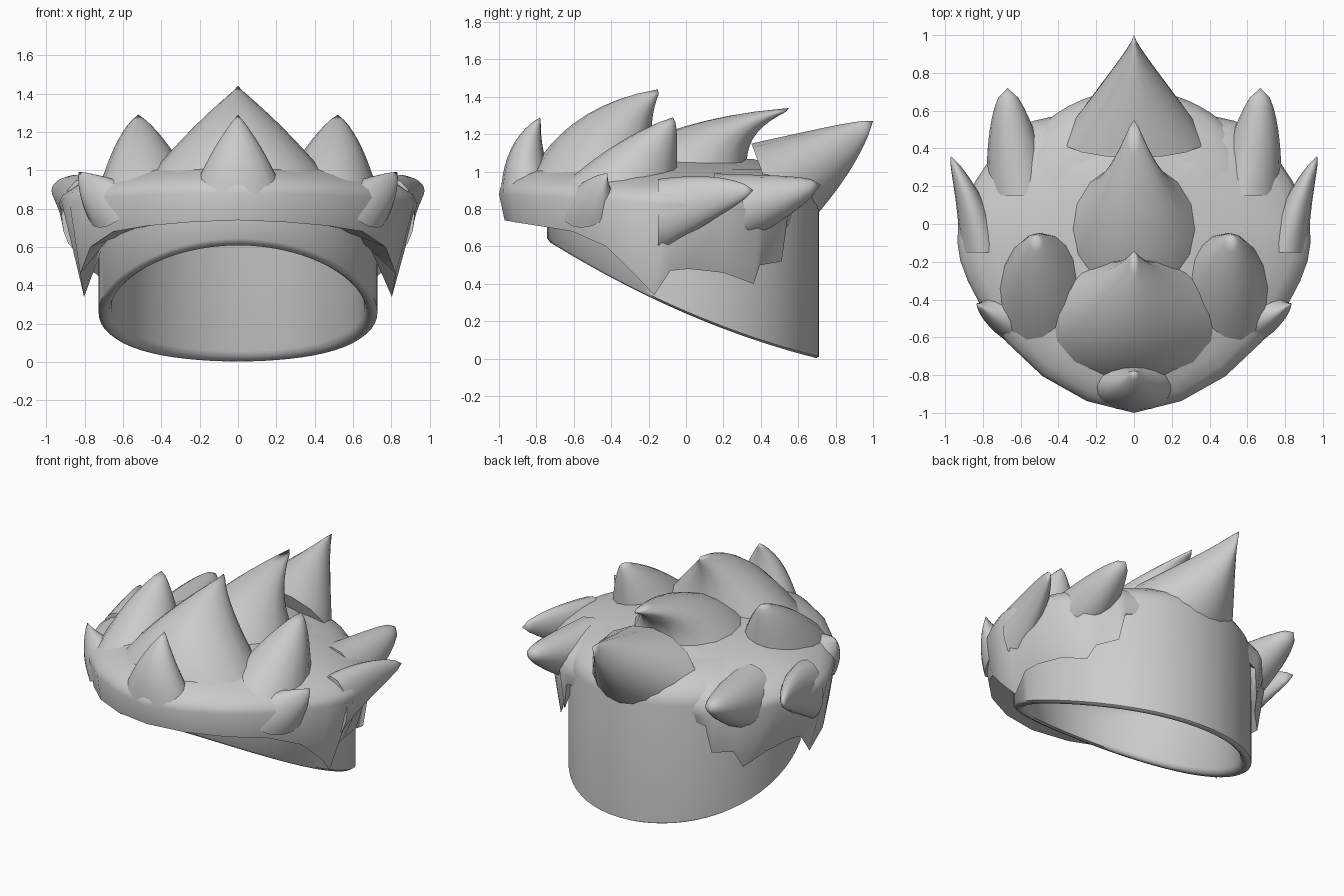
import bpy, bmesh
from math import sin, cos, pi, radians
from mathutils import Vector

cube = bpy.data.objects.get("Cube")
if cube:
    bpy.data.objects.remove(cube)

grey = bpy.data.materials.new("plain grey")
grey.use_nodes = True
tone = (0.6, 0.6, 0.6, 1)
grey.diffuse_color = tone
grey.node_tree.nodes["Principled BSDF"].inputs["Base Color"].default_value = tone


def loft(name, rings, start=None, end=None, sharp=50):
    """Bridge closed rings of points; optional end points close them with fans."""
    bm = bmesh.new()
    loops = [[bm.verts.new(p) for p in ring] for ring in rings]
    n = len(loops[0])
    for a, b in zip(loops, loops[1:]):
        for i in range(n):
            j = (i + 1) % n
            bm.faces.new((a[i], a[j], b[j], b[i]))
    for point, ring in ((start, loops[0]), (end, loops[-1])):
        if point is not None:
            tip = bm.verts.new(point)
            for i in range(n):
                bm.faces.new((ring[i], ring[(i + 1) % n], tip))
    bmesh.ops.recalc_face_normals(bm, faces=bm.faces)
    mesh = bpy.data.meshes.new(name)
    bm.to_mesh(mesh)
    bm.free()
    mesh.materials.append(grey)
    mesh.shade_smooth()
    mesh.set_sharp_from_angle(angle=radians(sharp))
    obj = bpy.data.objects.new(name, mesh)
    bpy.context.collection.objects.link(obj)


# Head cap: round wall, slanted open bottom, softly domed top, hollow inside
CENTRE_Y = -0.015


def circle(r, height):
    ring = []
    for i in range(64):
        a = 2 * pi * i / 64
        y = CENTRE_Y + r * cos(a)
        ring.append((r * sin(a), y, height(y)))
    return ring


def above_rim(lift):
    def height(y):
        d = 0.71 - y
        return max(0, 0.128 * d * d + 0.249 * d) + lift
    return height


def dome(r, base, rise):
    """Rings of a flattened dome from its widest ring upwards."""
    angles = [k * pi / 15 for k in range(7)]
    return [circle(r * cos(a) ** 0.6, lambda y, a=a: base + rise * sin(a))
            for a in angles]


cap = dome(0.66, 0.78, 0.2)[::-1]
cap += [circle(r, above_rim(lift)) for r, lift in
        ((0.66, 0.04), (0.67, 0.015), (0.69, 0), (0.712, 0), (0.727, 0.012))]
cap += dome(0.727, 0.82, 0.22)
loft("head_cap", cap, (0, CENTRE_Y, 0.98), (0, CENTRE_Y, 1.04))

# Hair shell: angle from the front, hem radius, hem height, bulge radius
HEM = [(0, .97, .74, 1), (15, .95, .73, .97), (31, .92, .71, .94),
       (47, .89, .68, .92), (61, .88, .6, .92), (71, .87, .46, .93),
       (78, .82, .34, .94), (84, .8, .47, .94), (91, .78, .48, .93),
       (105, .765, .46, .87), (118, .77, .4, .83), (122, .745, .5, .81),
       (133, .75, .52, .78), (136, .745, .7, .76), (150, .66, .75, .68),
       (180, .66, .75, .68)]
hem = HEM + [(-row[0], *row[1:]) for row in HEM[-2:0:-1]]


def polar(angle, r, z):
    return (r * sin(radians(angle)), -r * cos(radians(angle)), z)


TOP = 1.08
shell = [[polar(a, min(0.7, r), max(z + 0.02, 0.66)) for a, r, z, b in hem],
         [polar(a, r, z) for a, r, z, b in hem]]
for k in range(8):
    t = k * pi / 17
    ring = []
    for a, r, z, b in hem:
        side = abs(sin(radians(a)))
        low = 0.82 + 0.06 * cos(radians(a))
        ring.append(polar(a, b * cos(t) ** (0.5 + 0.9 * side),
                          low + (TOP - low) * sin(t)))
    shell.append(ring)
loft("hair_shell", shell, end=(0, 0, TOP))


# Spikes: curved locks whose oval base (half axes u, v) shrinks to the tip
def spike(name, base, mid, tip, u, v, power_u, power_v, mirror=1):
    p, q, r, u, v = (Vector((w[0] * mirror, w[1], w[2]))
                     for w in (base, mid, tip, u, v))
    ctrl = 2 * q - (p + r) / 2
    rings = []
    steps = 10
    for k in range(steps):
        t = k / steps
        point = (1 - t) ** 2 * p + 2 * t * (1 - t) * ctrl + t * t * r
        rings.append([point + (1 - t) ** power_u * cos(a) * u
                      + (1 - t) ** power_v * sin(a) * v
                      for a in (2 * pi * i / 16 for i in range(16))])
    loft(name, rings, p, r)


spike("front_spike", (0, -.84, .88), (0, -.85, 1.12), (0, -.78, 1.29),
      (.24, 0, 0), (0, .15, 0), 1, .8)
spike("top_spike", (0, -.5, .95), (0, -.39, 1.26), (0, -.15, 1.44),
      (.48, 0, 0), (0, .35, 0), 1.3, .75)
spike("crown_spike", (0, -.05, 1), (0, .14, 1.21), (0, .55, 1.34),
      (.36, 0, 0), (0, .38, 0), 1, .65)
spike("back_spike", (0, .45, .88), (0, .77, 1.08), (0, 1, 1.27),
      (.39, 0, 0), (0, -.1, .27), 1.4, .85)
for label, s in (("left", 1), ("right", -1)):
    spike(label + "_upper_spike", (.47, -.38, .88), (.5, -.23, 1.12),
          (.52, -.07, 1.29), (.26, 0, 0), (0, .33, 0), .85, .85, s)
    spike(label + "_temple_spike", (.66, -.52, .82), (.76, -.49, .91),
          (.83, -.42, .99), (.1, .14, 0), (-.06, .04, .12), .9, .9, s)
    spike(label + "_side_spike", (.8, -.15, .76), (.87, .12, .85),
          (.97, .36, .9), (.12, 0, 0), (0, 0, .2), .7, .7, s)
    spike(label + "_rear_spike", (.59, .15, .77), (.64, .45, .84),
          (.67, .72, .93), (.19, 0, 0), (0, 0, .22), .55, .65, s)
